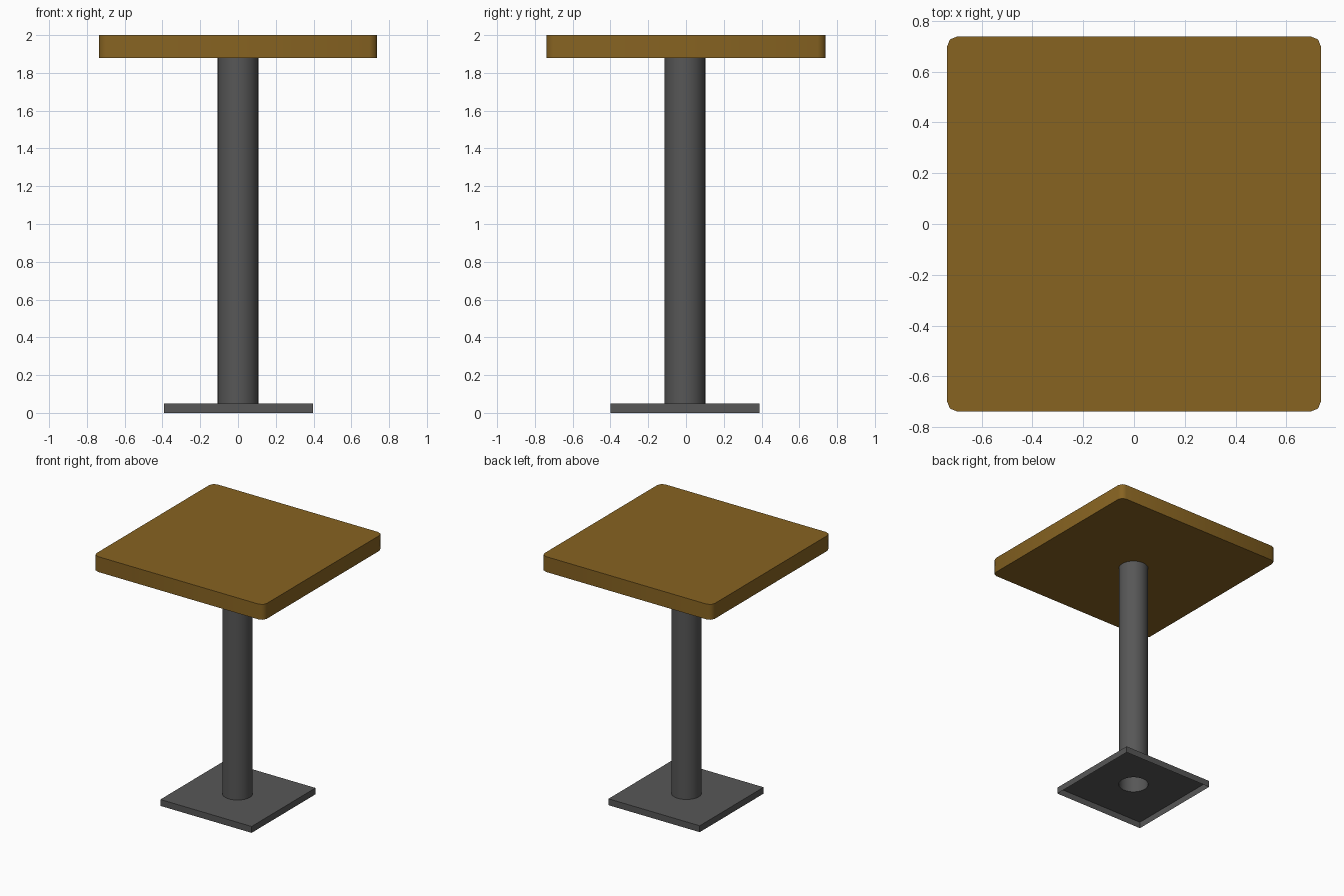
import bpy, bmesh, math

if "Cube" in bpy.data.objects:
    bpy.data.objects.remove(bpy.data.objects["Cube"])


def material(name, rgb):
    m = bpy.data.materials.new(name)
    m.diffuse_color = (*rgb, 1)
    m.use_nodes = True
    m.node_tree.nodes["Principled BSDF"].inputs["Base Color"].default_value = m.diffuse_color
    return m


def make_object(name, bm, mat, angle):
    bmesh.ops.recalc_face_normals(bm, faces=bm.faces)
    me = bpy.data.meshes.new(name)
    bm.to_mesh(me)
    bm.free()
    ob = bpy.data.objects.new(name, me)
    bpy.context.collection.objects.link(ob)
    me.materials.append(mat)
    bpy.ops.object.select_all(action='DESELECT')
    ob.select_set(True)
    bpy.context.view_layer.objects.active = ob
    bpy.ops.object.shade_smooth_by_angle(angle=math.radians(angle))
    return ob


def loft(bm, a, b):
    """Quads between two closed rings of equal length."""
    n = len(a)
    for i in range(n):
        bm.faces.new((a[i], a[(i + 1) % n], b[(i + 1) % n], b[i]))


wood = material("brown wood", (0.242, 0.125, 0.0155))
metal = material("dark grey metal", (0.095, 0.095, 0.095))

# Table top: square slab with softly rounded upright corners
bm = bmesh.new()
bmesh.ops.create_cube(bm, size=1)
for v in bm.verts:
    v.co.x *= 1.474
    v.co.y *= 1.478
    v.co.z = 1.94 + v.co.z * 0.12
upright = [e for e in bm.edges if abs(e.verts[0].co.z - e.verts[1].co.z) > 0.05]
bmesh.ops.bevel(bm, geom=upright, offset=0.042, segments=2, profile=0.5, affect='EDGES')
make_object("table_top", bm, wood, 50)

# Pedestal: base plate open underneath, with the hollow column rising from its hole
N, R, H = 32, 0.108, 0.395
bm = bmesh.new()
angles = [2 * math.pi * i / N for i in range(N)]
circle = [(R * math.cos(a), -0.006 + R * math.sin(a)) for a in angles]
square = []
for a in angles:
    k = H / max(abs(math.cos(a)), abs(math.sin(a)))
    square.append((0.003 + k * math.cos(a), -0.005 + k * math.sin(a)))
rings = [[bm.verts.new((x, y, z)) for x, y in pts]
         for pts, z in ((square, 0), (square, 0.05), (circle, 0.05), (circle, 1.88))]
for lower, upper in zip(rings, rings[1:]):
    loft(bm, lower, upper)
make_object("pedestal", bm, metal, 30)
